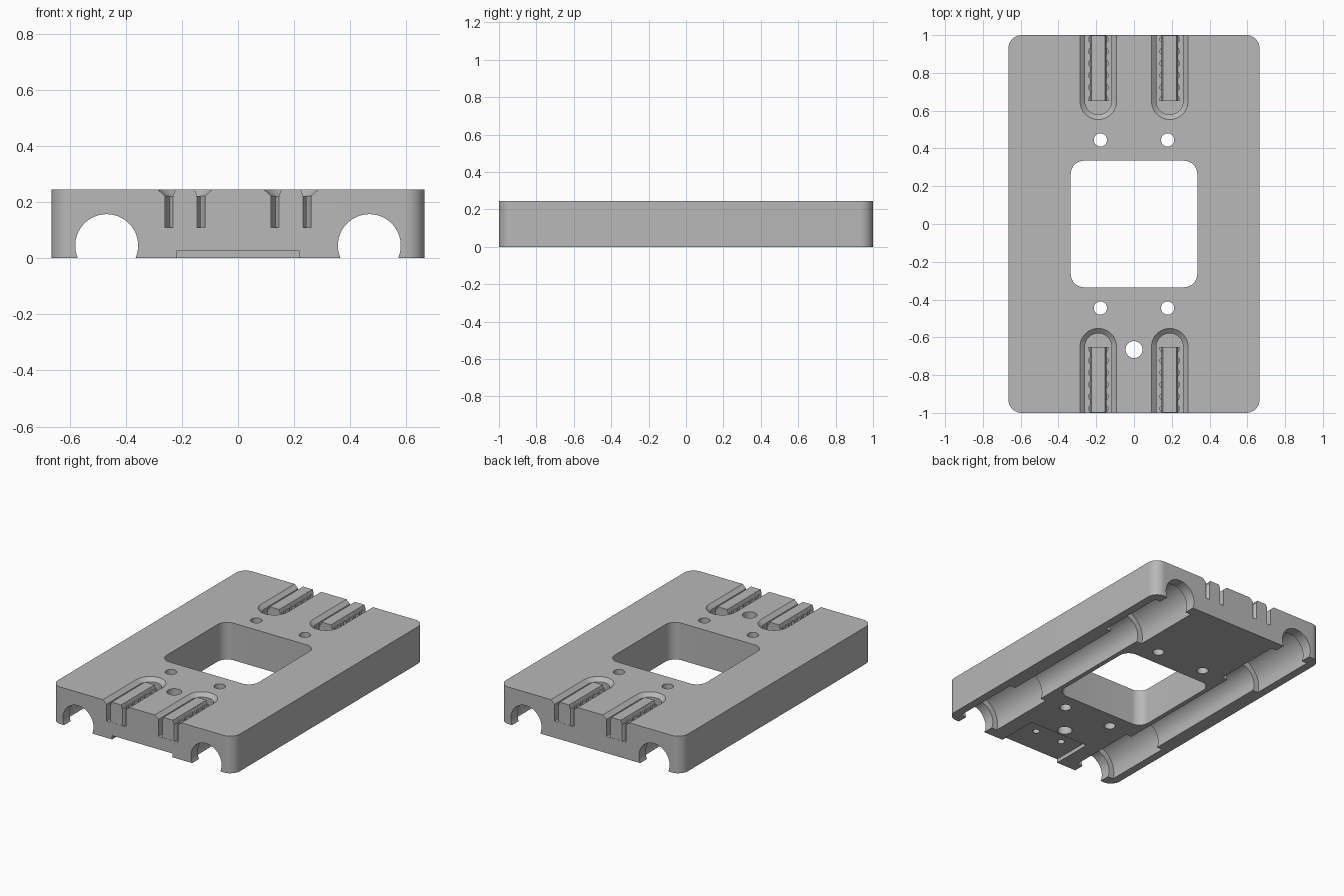
import bpy, bmesh
from math import sin, cos, pi

old = bpy.data.objects.get("Cube")
if old:
    bpy.data.objects.remove(old, do_unlink=True)

grey = bpy.data.materials.new("machined grey")
grey.use_nodes = True
colour = (0.48, 0.48, 0.48, 1)
grey.diffuse_color = colour
grey.node_tree.nodes["Principled BSDF"].inputs["Base Color"].default_value = colour

TOP = 0.245


def loft(name, rings, along_y=False):
    """Skin a stack of equal-length outlines; each ring is (points, level)."""
    bm = bmesh.new()
    loops = []
    for pts, h in rings:
        loops.append([bm.verts.new((a, h, b) if along_y else (a, b, h)) for a, b in pts])
    n = len(loops[0])
    for lo, hi in zip(loops, loops[1:]):
        for i in range(n):
            j = (i + 1) % n
            bm.faces.new((lo[i], lo[j], hi[j], hi[i]))
    bm.faces.new(loops[0][::-1])
    bm.faces.new(loops[-1])
    bmesh.ops.recalc_face_normals(bm, faces=bm.faces)
    mesh = bpy.data.meshes.new(name)
    bm.to_mesh(mesh)
    bm.free()
    mesh.materials.append(grey)
    obj = bpy.data.objects.new(name, mesh)
    bpy.context.collection.objects.link(obj)
    return obj


def circle(cx, cy, r, n=32):
    return [(cx + r * cos(2 * pi * i / n), cy + r * sin(2 * pi * i / n)) for i in range(n)]


def rounded_rect(hx, hy, r, steps=10):
    pts = []
    for q, (sx, sy) in enumerate([(1, 1), (-1, 1), (-1, -1), (1, -1)]):
        for i in range(steps + 1):
            a = (q + i / steps) * pi / 2
            pts.append((sx * (hx - r) + r * cos(a), sy * (hy - r) + r * sin(a)))
    return pts


def u_shape(cx, side, r, n=24):
    """Slot outline, round at the inner end and running out past the plate end."""
    arc = [(cx + r * cos(pi * i / n), side * (0.65 - r * sin(pi * i / n))) for i in range(n + 1)]
    return arc + [(cx - r, side * 1.1), (cx + r, side * 1.1)]


def rib(cx, side, half, tooth):
    """Belt rib outline with rounded teeth on both flanks."""
    n, y0, y1, pitch = 44, 0.65, 0.999, 0.0635
    flank = []
    for i in range(n + 1):
        y = y0 + (y1 - y0) * i / n
        bump = max(0, sin(2 * pi * (y - y0) / pitch + 0.6)) ** 0.5
        flank.append((half + tooth * bump, y))
    return ([(cx + w, side * y) for w, y in flank]
            + [(cx - w, side * y) for w, y in reversed(flank)])


def combine(target, tool, operation):
    mod = target.modifiers.new("shape", 'BOOLEAN')
    mod.operation = operation
    mod.solver = 'EXACT'
    mod.object = tool
    tool.hide_render = True
    bpy.ops.object.select_all(action='DESELECT')
    bpy.context.view_layer.objects.active = target
    target.select_set(True)
    bpy.ops.object.modifier_apply(modifier=mod.name)
    bpy.data.objects.remove(tool, do_unlink=True)


def cut(tool):
    combine(plate, tool, 'DIFFERENCE')


def drill(x, y, r, z):
    c = circle(x, y, r)
    cut(loft("drill", [(c, -0.1), (c, z)]))


# Main plate and central window
outline = rounded_rect(0.665, 1.0, 0.07)
plate = loft("carriage_plate", [(outline, 0), (outline, TOP)])
window = rounded_rect(0.335, 0.335, 0.07)
cut(loft("window", [(window, -0.1), (window, 0.4)]))

# Rod channels with wider bearing pockets near both ends
ROD, BEARING = 0.112, 0.15
steps = [(-1.1, ROD), (-0.93, ROD), (-0.93, BEARING), (-0.46, BEARING), (-0.46, ROD)]
steps += [(-y, r) for y, r in reversed(steps)]
for s in (-1, 1):
    cut(loft("rod_channel", [(circle(s * 0.468, 0.045, r, 64), y) for y, r in steps], True))

# Shallow recess under the front edge, with two blind screw holes
recess = [(-0.22, -1.1), (0.22, -1.1), (0.22, -0.72), (-0.22, -0.72)]
cut(loft("recess", [(recess, -0.1), (recess, 0.025)]))
for s in (-1, 1):
    drill(s * 0.1, -0.82, 0.022, 0.09)

# Through holes
for sx in (-1, 1):
    for sy in (-1, 1):
        drill(sx * 0.178, sy * 0.445, 0.035, 0.4)
drill(0, -0.665, 0.045, 0.4)

# Belt slots with flared rims, each with a toothed rib
for sx in (-1, 1):
    for sy in (-1, 1):
        cx = sx * 0.189
        slot, rim = u_shape(cx, sy, 0.071), u_shape(cx, sy, 0.097)
        cut(loft("belt_slot", [(slot, 0.11), (slot, 0.222), (rim, TOP), (rim, 0.4)]))
        toothed = rib(cx, sy, 0.043, 0.012)
        combine(plate, loft("belt_rib", [
            (toothed, 0.09), (toothed, 0.222),
            (rib(cx, sy, 0.043, 0), 0.222), (rib(cx, sy, 0.035, 0), TOP)]), 'UNION')

# Smooth the round walls, keep the edges crisp
plate.select_set(True)
bpy.context.view_layer.objects.active = plate
bpy.ops.object.shade_smooth_by_angle(angle=pi / 6)
